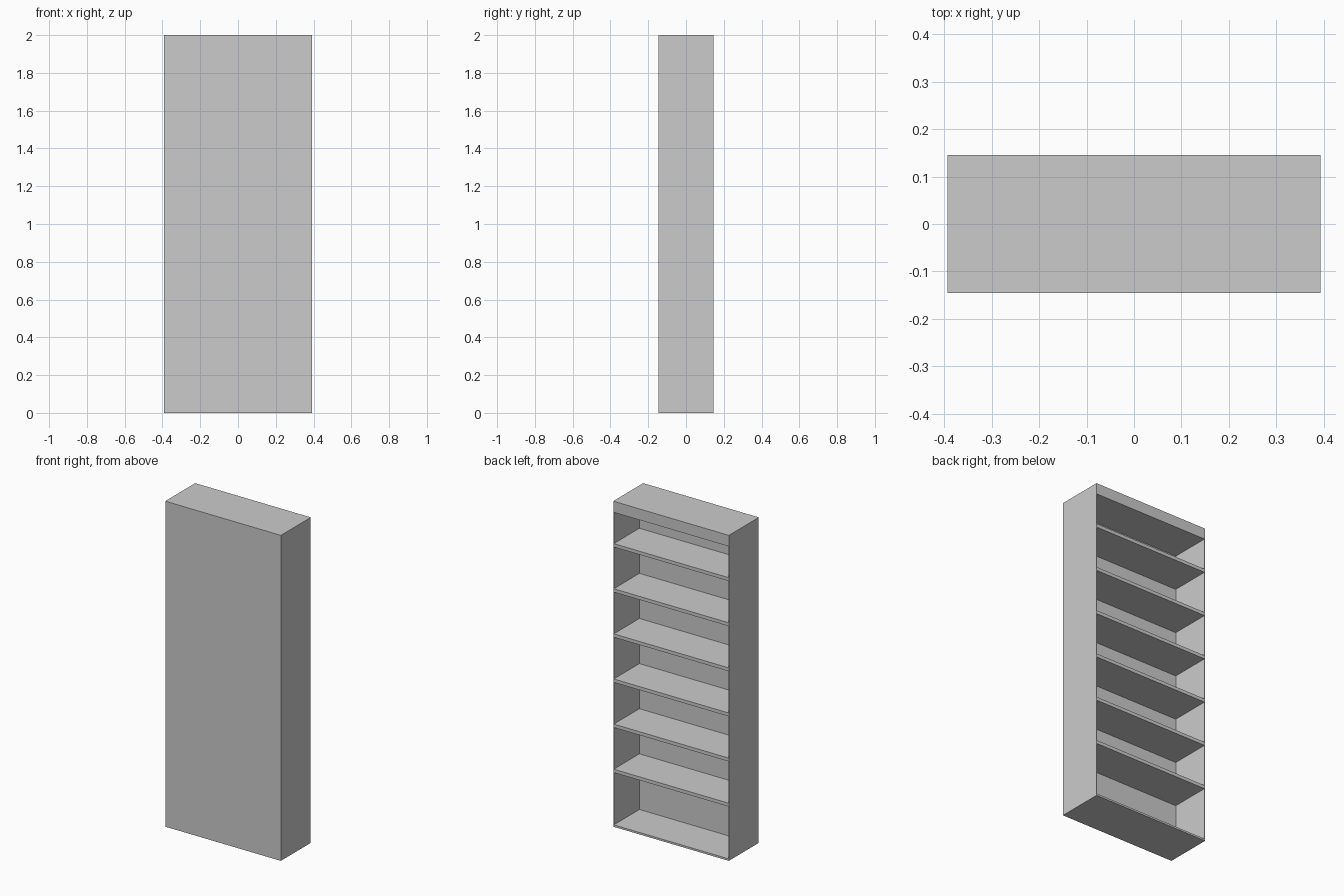
import bpy

if "Cube" in bpy.data.objects:
    bpy.data.objects.remove(bpy.data.objects["Cube"])

W, D, H = 0.393, 0.145, 2.0   # half width, half depth, height
SIDE = 0.004                  # thin side panels
BACK_IN = -0.103              # inner face of the closed panel


def box(name, x0, x1, y0, y1, z0, z1):
    bpy.ops.mesh.primitive_cube_add(
        size=1, location=((x0 + x1) / 2, (y0 + y1) / 2, (z0 + z1) / 2))
    ob = bpy.context.object
    ob.name = name
    ob.scale = (x1 - x0, y1 - y0, z1 - z0)
    bpy.ops.object.transform_apply(location=False, rotation=False, scale=True)
    return ob


# Closed panel on the front, open shelves towards +y
xi = W - SIDE
box("closed_panel", -xi, xi, -D, BACK_IN, 0, H)

# Sides
box("left_side", -W, -xi, -D, D, 0, H)
box("right_side", xi, W, -D, D, 0, H)

# Thick top and thin bottom boards
box("top_board", -xi, xi, BACK_IN, D, 1.932, H)
box("bottom_board", -xi, xi, BACK_IN, D, 0, 0.012)

# Six evenly spaced shelves
for i in range(6):
    z = 0.333 + i * 0.2772
    box(f"shelf_{i + 1}", -xi, xi, BACK_IN, D, z, z + 0.021)
